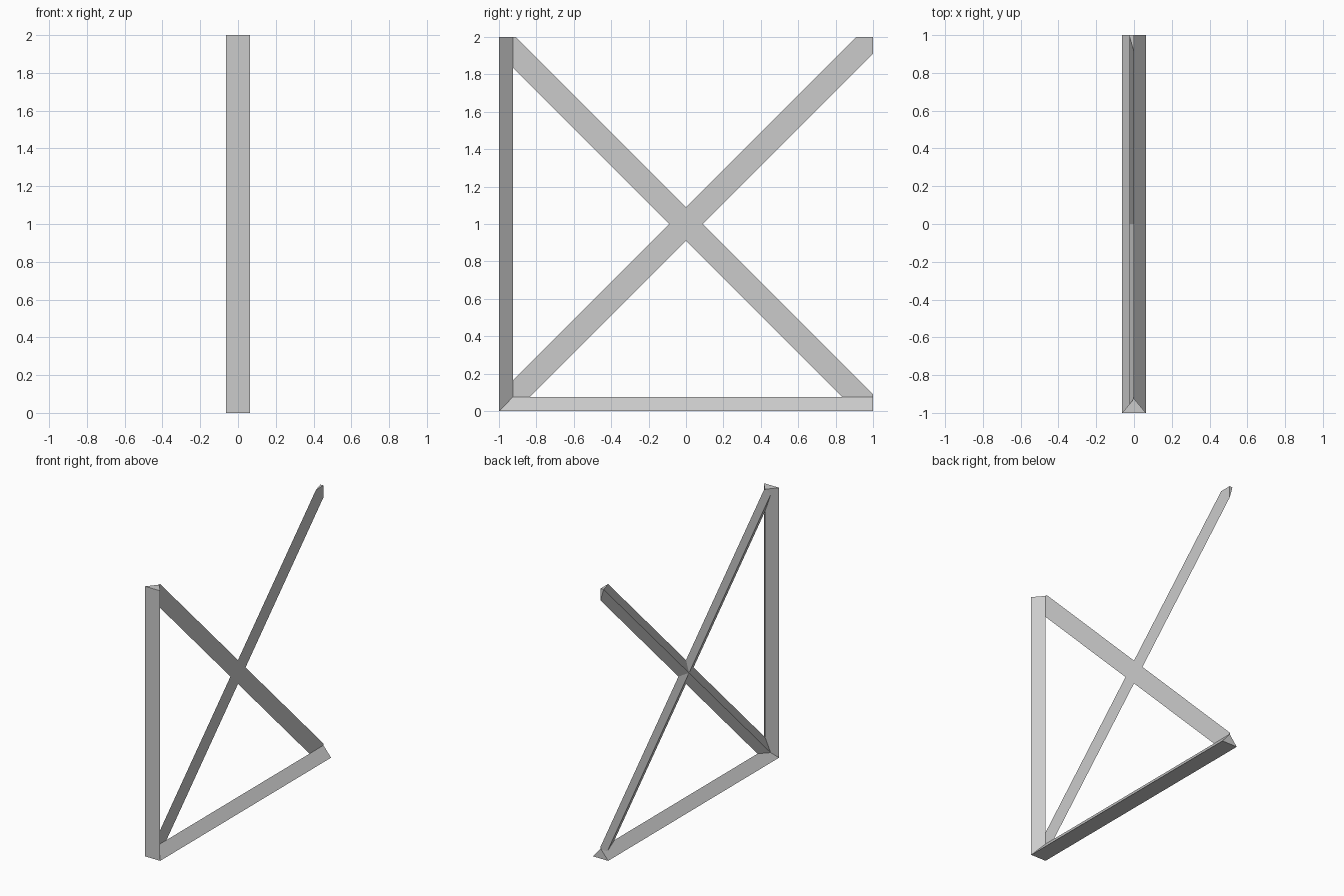
import bpy, bmesh
from mathutils import Vector

cube = bpy.data.objects.get("Cube")
if cube:
    bpy.data.objects.remove(cube, do_unlink=True)

HALF = 0.0625      # half the width of every bar's flat face
HEIGHT = 0.075     # ridge height of the post and the base rail
BRACE_HEIGHT = 0.025

grey = bpy.data.materials.new("plain_grey")
grey.use_nodes = True
colour = (0.6, 0.6, 0.6, 1)
grey.diffuse_color = colour
grey.node_tree.nodes["Principled BSDF"].inputs["Base Color"].default_value = colour


def triangular_bar(name, start, end, side, ridge, cuts):
    """Triangular prism from start to end, trimmed by (point, outward normal) planes."""
    start, end, side, ridge = map(Vector, (start, end, side, ridge))
    bm = bmesh.new()
    profile = [bm.verts.new(start + offset) for offset in (-side, side, ridge)]
    face = bm.faces.new(profile)
    moved = bmesh.ops.extrude_face_region(bm, geom=[face])["geom"]
    bmesh.ops.translate(bm, vec=end - start,
                        verts=[v for v in moved if isinstance(v, bmesh.types.BMVert)])
    for point, normal in cuts:
        geom = bm.verts[:] + bm.edges[:] + bm.faces[:]
        bmesh.ops.bisect_plane(bm, geom=geom, plane_co=point, plane_no=normal, clear_outer=True)
        rim = [e for e in bm.edges if e.is_boundary]
        bmesh.ops.holes_fill(bm, edges=rim, sides=0)
    bmesh.ops.recalc_face_normals(bm, faces=bm.faces[:])
    mesh = bpy.data.meshes.new(name)
    bm.to_mesh(mesh)
    bm.free()
    mesh.materials.append(grey)
    obj = bpy.data.objects.new(name, mesh)
    bpy.context.collection.objects.link(obj)


# Upright post and base rail, mitred where they meet
corner = (0, -1, 0)
triangular_bar("front_post", (0, -1, -0.2), (0, -1, 2), (HALF, 0, 0), (0, HEIGHT, 0),
               [(corner, (0, 1, -1))])
triangular_bar("base_rail", (0, -1.2, 0), (0, 1, 0), (HALF, 0, 0), (0, 0, HEIGHT),
               [(corner, (0, -1, 1))])

# Crossed braces, trimmed to the square outline
outline = [((0, 0, 2), (0, 0, 1)), ((0, 0, 0), (0, 0, -1)),
           ((0, 1, 0), (0, 1, 0)), ((0, -1, 0), (0, -1, 0))]
for name, s in (("rising_brace", 1), ("falling_brace", -1)):
    along = Vector((0, 1.2, 1.2 * s))
    across = Vector((0, -s, 1)).normalized() * HALF
    middle = Vector((0, 0, 1))
    triangular_bar(name, middle - along, middle + along, across, (-BRACE_HEIGHT, 0, 0), outline)
